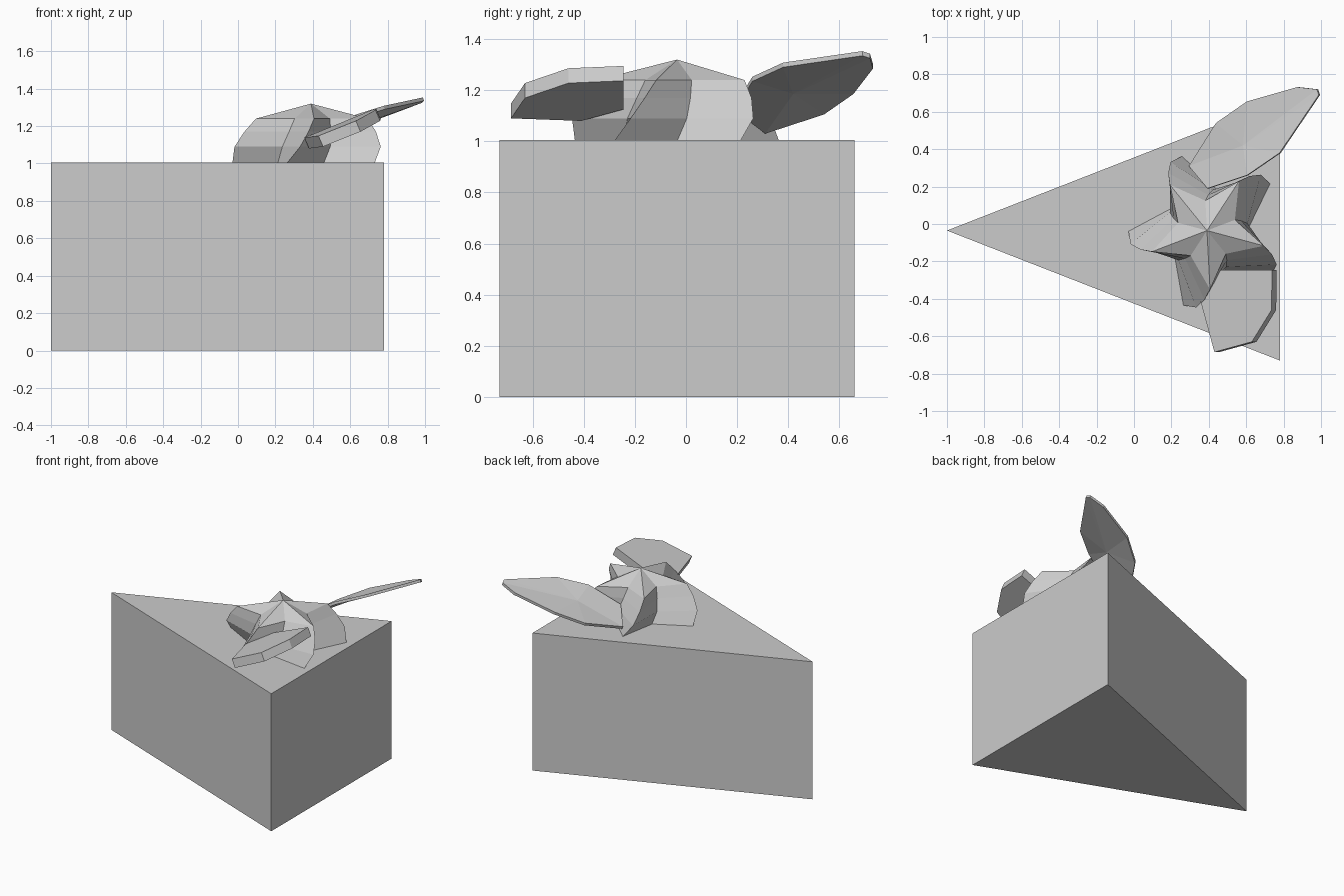
import bpy, bmesh
from math import radians, cos, sin
from mathutils import Vector

if "Cube" in bpy.data.objects:
    bpy.data.objects.remove(bpy.data.objects["Cube"])


def finish(name, bm):
    bmesh.ops.recalc_face_normals(bm, faces=bm.faces[:])
    mesh = bpy.data.meshes.new(name)
    bm.to_mesh(mesh)
    bm.free()
    obj = bpy.data.objects.new(name, mesh)
    bpy.context.collection.objects.link(obj)
    return obj


def slab(name, outline, offset, centre=None):
    """Closed plate: outline, copied along offset; optional middle point fans both faces."""
    bm = bmesh.new()
    offset = Vector(offset)
    low = [bm.verts.new(p) for p in outline]
    high = [bm.verts.new(Vector(p) + offset) for p in outline]
    n = len(outline)
    for i in range(n):
        j = (i + 1) % n
        bm.faces.new((low[i], low[j], high[j], high[i]))
    for ring, shift in ((low, Vector()), (high, offset)):
        if centre:
            c = bm.verts.new(Vector(centre) + shift)
            for i in range(n):
                bm.faces.new((ring[i], ring[(i + 1) % n], c))
        else:
            bm.faces.new(ring)
    return finish(name, bm)


# Cake wedge
slab("cake_slice", [(-1, -0.035, 0), (0.78, -0.73, 0), (0.78, 0.66, 0)], (0, 0, 1.005))

# Twisted five-pointed cream swirl: height, tip radius, notch radius, tip angle
cx, cy = 0.39, -0.035
layers = [(1.0, 0.42, 0.22, 180), (1.09, 0.415, 0.22, 190),
          (1.17, 0.37, 0.19, 196), (1.24, 0.315, 0.16, 201)]
bm = bmesh.new()
rings = []
for z, tip, notch, angle in layers:
    ring = []
    for k in range(10):
        r = notch if k % 2 else tip
        a = radians(angle + 36 * k)
        ring.append(bm.verts.new((cx + r * cos(a), cy + r * sin(a), z)))
    rings.append(ring)
apex = bm.verts.new((cx, cy, 1.32))
bm.faces.new(rings[0])
for k in range(10):
    j = (k + 1) % 10
    for a, b in zip(rings, rings[1:]):
        bm.faces.new((a[k], a[j], b[j], b[k]))
    bm.faces.new((rings[-1][k], rings[-1][j], apex))
finish("cream_swirl", bm)

# Long thin leaf leaning out at the back
slab("leaf", [(0.30, 0.31, 1.03), (0.40, 0.19, 1.12), (0.61, 0.26, 1.235),
              (0.785, 0.38, 1.29), (0.995, 0.69, 1.335), (0.985, 0.72, 1.325),
              (0.88, 0.732, 1.285), (0.61, 0.655, 1.185), (0.445, 0.54, 1.105)],
     (-0.007, 0, 0.018), (0.59, 0.42, 1.185))

# Thick fruit slice leaning on the front of the cream
slab("fruit_slice", [(0.455, -0.685, 1.09), (0.655, -0.63, 1.17), (0.76, -0.46, 1.228),
                     (0.763, -0.245, 1.237), (0.49, -0.245, 1.125), (0.38, -0.41, 1.08)],
     (-0.025, 0, 0.058))
